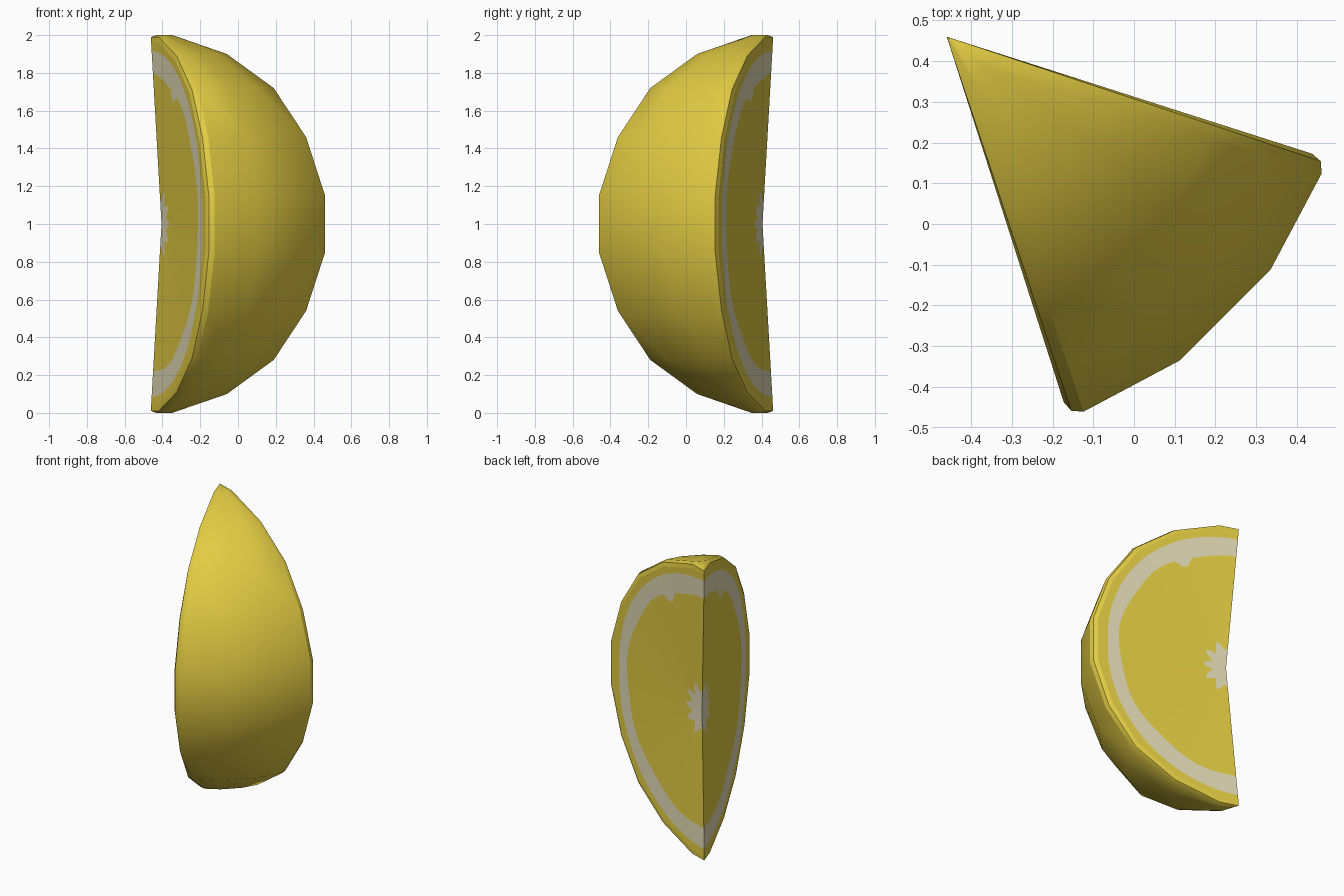
import bpy, bmesh, math
from mathutils import Vector

if "Cube" in bpy.data.objects:
    bpy.data.objects.remove(bpy.data.objects["Cube"])

def material(name, rgb):
    m = bpy.data.materials.new(name)
    m.diffuse_color = (*rgb, 1)
    m.use_nodes = True
    m.node_tree.nodes["Principled BSDF"].inputs["Base Color"].default_value = m.diffuse_color
    return m

YELLOW = material("citrus yellow", (0.76, 0.60, 0.056))
PITH = material("pale pith", (0.76, 0.71, 0.47))

CORE = Vector((-0.46, 0.46, 1.0))          # wedge axis
KINK = Vector((-0.405, 0.405, 1.0))        # core edge dips in halfway up
CENTRE = Vector((0.05, -0.05, 1.0))
TOP = [(0.0, 1.0), (0.128, 1.0), (0.432, 0.90), (0.693, 0.72), (0.874, 0.46), (0.98, 0.15)]
PROFILE = TOP + [(r, -h) for r, h in reversed(TOP)]   # half-section, radius and height

def mirror(v):
    return Vector((-v.y, -v.x, v.z))       # the wedge is symmetric about y = -x

def at(angle, r, h):
    a = math.radians(angle)
    return CORE + Vector((r * math.cos(a), r * math.sin(a), h))

def skin(bm, columns, rule=None):
    """Bridge neighbouring columns of points with faces."""
    grid = [[bm.verts.new(p) for p in col] for col in columns]
    for i in range(len(grid) - 1):
        for j in range(len(grid[i]) - 1):
            f = bm.faces.new((grid[i][j], grid[i + 1][j], grid[i + 1][j + 1], grid[i][j + 1]))
            if rule:
                f.material_index = rule(j)

def finish(bm, name, mats):
    bmesh.ops.remove_doubles(bm, verts=bm.verts, dist=0.0003)
    bm.normal_update()
    for f in bm.faces:
        if f.normal.dot(f.calc_center_median() - CENTRE) < 0:
            f.normal_flip()
    me = bpy.data.meshes.new(name)
    bm.to_mesh(me)
    bm.free()
    ob = bpy.data.objects.new(name, me)
    bpy.context.collection.objects.link(ob)
    for m in mats:
        me.materials.append(m)
    bpy.ops.object.select_all(action='DESELECT')
    ob.select_set(True)
    bpy.context.view_layer.objects.active = ob
    bpy.ops.object.shade_smooth_by_angle(angle=math.radians(28))

# Rind: low-sided outer skin plus a two-step bevel to each cut face
EDGE, CUT = -71.6, -72.25
CUT_SCALE = 0.962
inward = Vector((0.95, 0.316, 0))
pole = Vector((0.027, -0.027, 0))
def rind_point(angle, r, h, offset=0.0):
    if r == 0:
        return CORE + pole + Vector((0, 0, h))
    return at(angle, r, h) + inward * offset

cut_col = [at(CUT, r * CUT_SCALE, h * CUT_SCALE) for r, h in PROFILE]
mid_col = [at(EDGE, r * 0.988, h * 0.99) for r, h in PROFILE]
border = [rind_point(EDGE, r, h, 0.028) for r, h in PROFILE]
inner = [rind_point(-54.2, r, h) for r, h in PROFILE]
half = [cut_col, mid_col, border, inner]
columns = half + [[mirror(p) for p in c] for c in reversed(half)]
bm = bmesh.new()
skin(bm, columns)
finish(bm, "rind", [YELLOW])

# Cut faces: rings of flesh and pith around the kink in the core edge
STEPS = 6
outline = []
for (r0, h0), (r1, h1) in zip(PROFILE, PROFILE[1:]):
    for k in range(STEPS):
        t = k / STEPS
        outline.append((CUT_SCALE * (r0 + (r1 - r0) * t), CUT_SCALE * (h0 + (h1 - h0) * t)))
outline.append((0.0, -CUT_SCALE))

def spoke(i, r, h):
    edge = at(CUT, r, h)
    length = math.hypot(r, h)
    a = math.atan2(h, r)
    # starry pith core, with a thin sliver down the lower core edge
    core = 0.135 + 0.03 * math.cos(11 * a) + 0.02 * abs(math.sin(a))
    if i == len(outline) - 1:
        core = 0.45
    # pith band with a slightly wavy inner rim and one tooth near the top
    inner_r = 0.785 + 0.008 * math.sin(9 * a)
    if abs(math.degrees(a) - 62) < 3:
        inner_r -= 0.05
    outer_r = 0.868 + 0.047 * abs(math.sin(a))
    return [KINK.lerp(edge, t) for t in
            (0, core / length, inner_r / length, min(outer_r / length, 0.98), 1)]

spokes = [spoke(i, r, h) for i, (r, h) in enumerate(outline)]
for name, flip in (("cut_face_left", False), ("cut_face_back", True)):
    bm = bmesh.new()
    skin(bm, [[mirror(p) if flip else p for p in s] for s in spokes],
         rule=lambda j: (1, 0, 1, 0)[j])
    finish(bm, name, [YELLOW, PITH])
